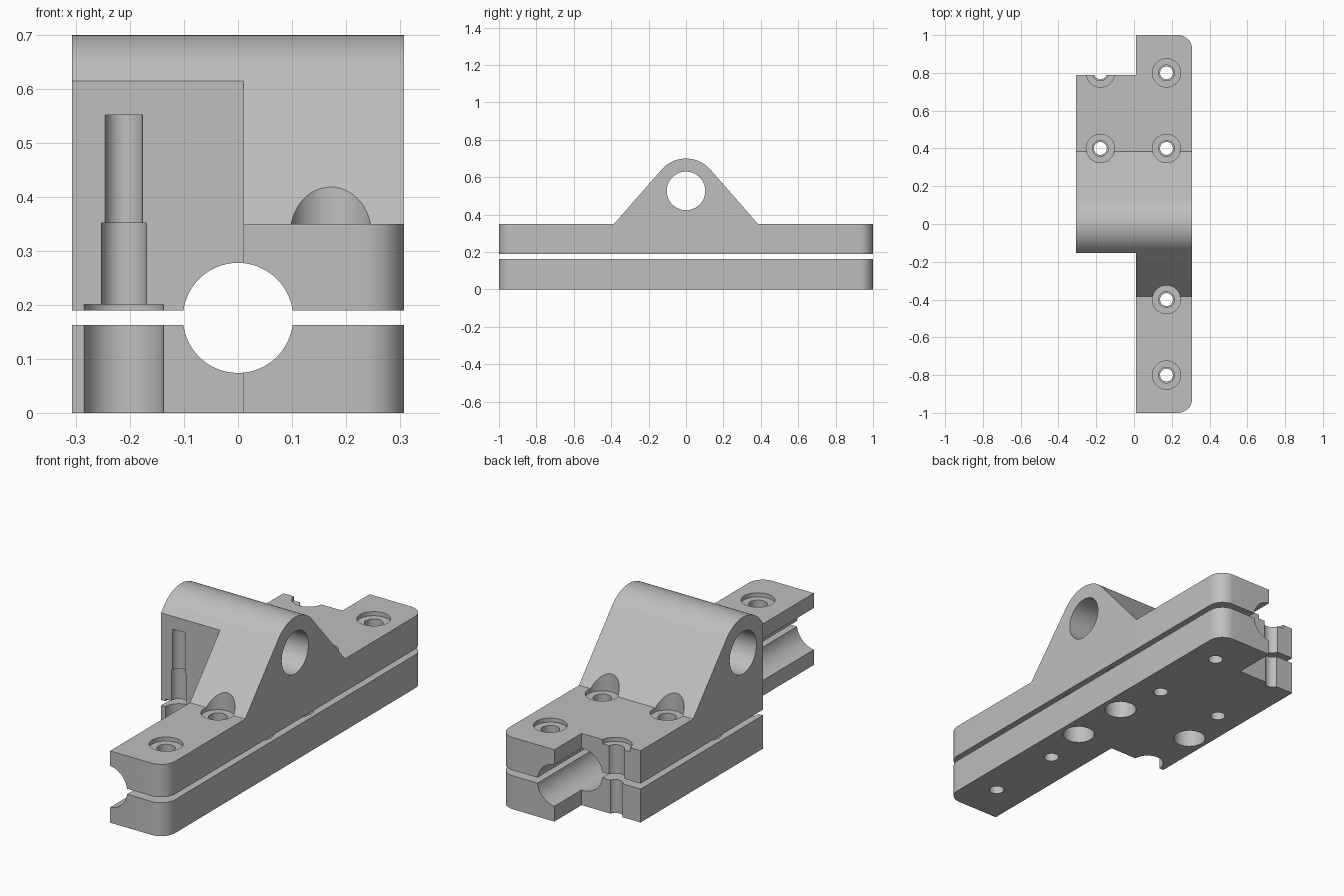
import bpy, bmesh, math
from mathutils import Matrix

if "Cube" in bpy.data.objects:
    bpy.data.objects.remove(bpy.data.objects["Cube"])

HALF_W = 0.308          # half width in x
PIN_Z, LUG_R = 0.527, 0.173

grey = bpy.data.materials.new("plain grey")
grey.diffuse_color = (0.52, 0.52, 0.52, 1)
grey.use_nodes = True
grey.node_tree.nodes["Principled BSDF"].inputs["Base Color"].default_value = grey.diffuse_color


def link(name, bm):
    me = bpy.data.meshes.new(name)
    bm.to_mesh(me)
    bm.free()
    ob = bpy.data.objects.new(name, me)
    bpy.context.collection.objects.link(ob)
    return ob


def extruded(name, profile):
    """Extrude a y-z profile along x and round the right-hand end corners."""
    bm = bmesh.new()
    face = bm.faces.new([bm.verts.new((-HALF_W, y, z)) for y, z in profile])
    res = bmesh.ops.extrude_face_region(bm, geom=[face])
    new = [g for g in res["geom"] if isinstance(g, bmesh.types.BMVert)]
    bmesh.ops.translate(bm, verts=new, vec=(2 * HALF_W, 0, 0))
    bmesh.ops.recalc_face_normals(bm, faces=bm.faces[:])
    corners = [e for e in bm.edges
               if all(v.co.x > 0 and abs(v.co.y) > 0.99 for v in e.verts)
               and abs(e.verts[0].co.y - e.verts[1].co.y) < 1e-5]
    bmesh.ops.bevel(bm, geom=corners, offset=0.075, segments=12,
                    profile=0.5, affect='EDGES')
    return link(name, bm)


def cyl(center, r, length, axis='Z'):
    bm = bmesh.new()
    rot = {'X': Matrix.Rotation(math.pi / 2, 4, 'Y'),
           'Y': Matrix.Rotation(math.pi / 2, 4, 'X'),
           'Z': Matrix.Identity(4)}[axis]
    bmesh.ops.create_cone(bm, cap_ends=True, segments=64, radius1=r, radius2=r,
                          depth=length, matrix=Matrix.Translation(center) @ rot)
    return link("cutter", bm)


def hole(x, y, r, z0, z1):
    return cyl((x, y, (z0 + z1) / 2), r, z1 - z0)


def box(lo, hi):
    bm = bmesh.new()
    mid = [(a + b) / 2 for a, b in zip(lo, hi)]
    size = [b - a for a, b in zip(lo, hi)]
    bmesh.ops.create_cube(bm, size=1, matrix=Matrix.Translation(mid) @ Matrix.Diagonal((*size, 1)))
    return link("cutter", bm)


def carve(ob, cutters):
    for c in cutters:
        c.hide_render = True
        m = ob.modifiers.new("cut", 'BOOLEAN')
        m.operation, m.solver, m.object = 'DIFFERENCE', 'EXACT', c
    bpy.context.view_layer.update()
    me = bpy.data.meshes.new_from_object(ob.evaluated_get(bpy.context.evaluated_depsgraph_get()))
    ob.modifiers.clear()
    ob.data = me
    for c in cutters:
        bpy.data.objects.remove(c, do_unlink=True)
    me.materials.clear()
    me.materials.append(grey)
    bpy.ops.object.select_all(action='DESELECT')
    ob.select_set(True)
    bpy.context.view_layer.objects.active = ob
    bpy.ops.object.shade_smooth_by_angle(angle=math.radians(25))


# Hole positions
bolts = [(0.172, y) for y in (-0.8, -0.4, 0.4, 0.8)] + [(-0.178, 0.4), (-0.178, 0.8)]
screws = [(x, y) for x in (-0.2115, 0.2115) for y in (-0.153, 0.153)]


def shared_cutters():
    """Shaft bore and the two cut-away corners on the left side."""
    return [cyl((0, 0, 0.176), 0.102, 3, 'Y'),
            box((-1, -2, -1), (0.01, -0.153, 2)),
            box((-1, 0.79, -1), (0.01, 2, 2))]


# Lower clamp plate with bolt holes and wide screw-head holes
lower = extruded("lower_clamp", [(-1, 0), (1, 0), (1, 0.163), (-1, 0.163)])
cuts = [hole(x, y, 0.034, -0.1, 0.3) for x, y in bolts]
cuts += [hole(x, y, 0.0735, -0.1, 0.3) for x, y in screws]
carve(lower, cuts + shared_cutters())

# Upper clamp plate with the rounded pivot lug
reach, drop = 0.385, PIN_Z - 0.35
start = math.acos(LUG_R / math.hypot(reach, drop)) - math.atan2(drop, reach)
n = 32
arc = []
for i in range(n + 1):
    a = start + (math.pi - 2 * start) * i / n
    arc.append((LUG_R * math.cos(a), PIN_Z + LUG_R * math.sin(a)))
upper = extruded("upper_clamp_with_lug",
                 [(-1, 0.19), (1, 0.19), (1, 0.35), (reach, 0.35), *arc,
                  (-reach, 0.35), (-1, 0.35)])
cuts = [cyl((0, 0, PIN_Z), 0.103, 2, 'X')]
for x, y in bolts:      # clearance hole and shallow counterbore
    cuts += [hole(x, y, 0.0415, 0.1, 0.34), hole(x, y, 0.075, 0.33, 0.8)]
for x, y in screws:     # stepped blind hole from below
    cuts += [hole(x, y, 0.0735, 0.1, 0.201), hole(x, y, 0.0415, 0.15, 0.352),
             hole(x, y, 0.0345, 0.16, 0.552)]
carve(upper, cuts + shared_cutters())
